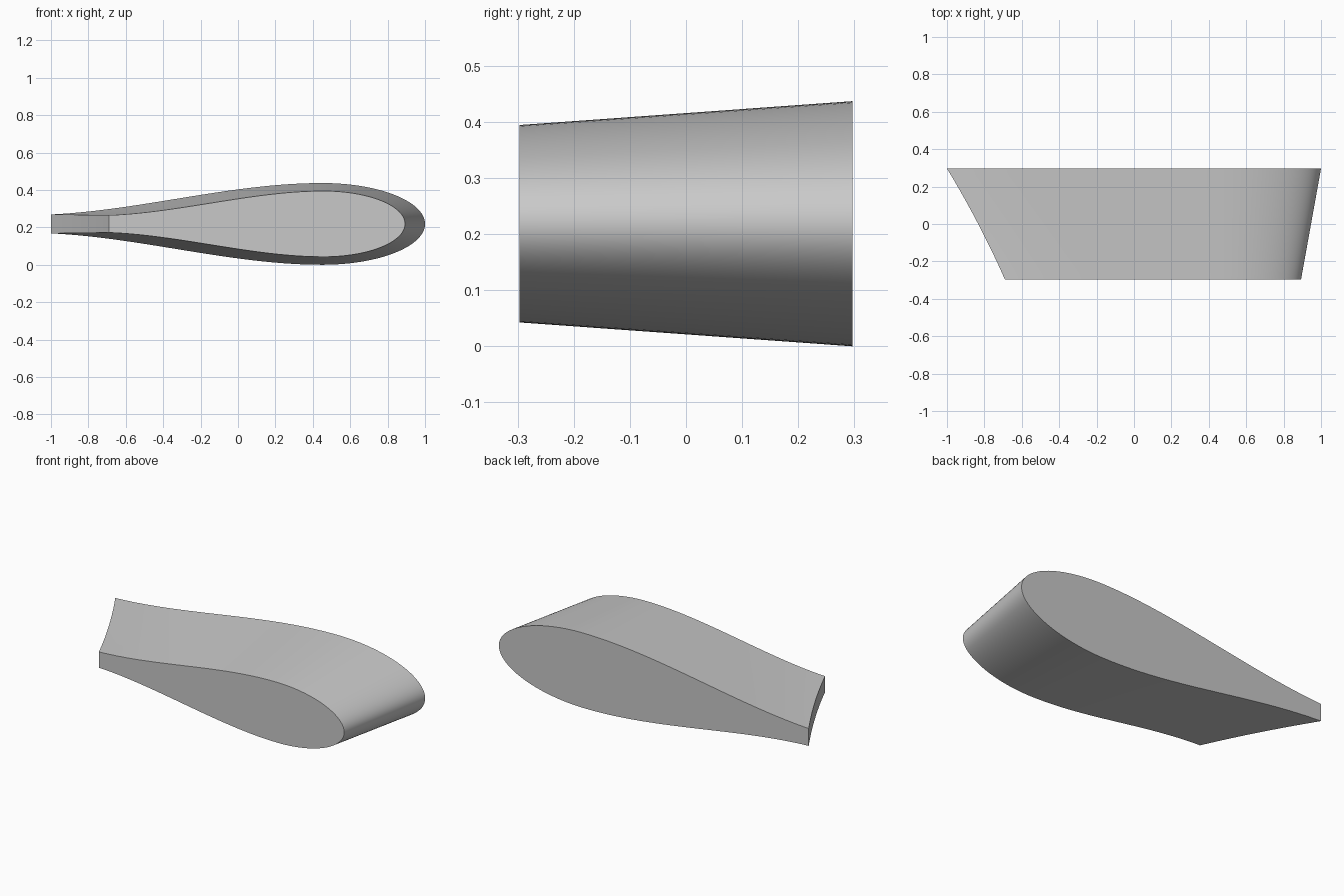
import bpy, bmesh
from math import cos, sin, sqrt, pi

cube = bpy.data.objects.get("Cube")
if cube:
    bpy.data.objects.remove(cube, do_unlink=True)

# Wing proportions
HALF_SPAN = 0.297
HALF_THICK = 0.2185
CREST = 0.45          # chord position of the thickest point
SECTIONS = 16
STEPS = 28


def half_outline():
    """Upper half from tail to nose as (chord position, half thickness, aft factor)."""
    points = []
    for i in range(STEPS):
        s = 1 - i / STEPS
        points.append((CREST - (1 + CREST) * s,
                       HALF_THICK - 0.436 * s**2 + 0.268 * s**3, s))
    for i in range(STEPS + 1):
        a = pi / 2 * (1 - i / STEPS)
        points.append((CREST + (1 - CREST) * cos(a), HALF_THICK * sin(a), 0))
    return points


def section(t):
    """Closed outline at span fraction t, from back (0) to front (1)."""
    y = HALF_SPAN * (1 - 2 * t)
    tail, nose = -1 + 0.31 * t, 1 - 0.107 * t
    upper, lower = [], []
    for c, h, s in half_outline():
        u = (c + 1) / 2
        x = tail + (nose - tail) * u
        x += 0.012 * 4 * t * (1 - t) * (1 - u)**4   # slightly hollow tail edge
        dz = h * (1 - t * (0.195 - 0.11 * s**4))
        upper.append((x, y, HALF_THICK + dz))
        lower.append((x, y, HALF_THICK - dz))
    return upper + lower[-2::-1]


# Tapered wing body lofted through the sections
bm = bmesh.new()
rings = [[bm.verts.new(p) for p in section(i / SECTIONS)] for i in range(SECTIONS + 1)]
count = len(rings[0])
for a, b in zip(rings, rings[1:]):
    for i in range(count):
        j = (i + 1) % count
        bm.faces.new((a[i], a[j], b[j], b[i]))

# Flat end caps
bm.faces.new(rings[0])
bm.faces.new(rings[-1])
bmesh.ops.recalc_face_normals(bm, faces=bm.faces[:])

mesh = bpy.data.meshes.new("wing_section")
bm.to_mesh(mesh)
bm.free()
wing = bpy.data.objects.new("wing_section", mesh)
bpy.context.collection.objects.link(wing)

# Single grey finish
grey = bpy.data.materials.new("light_grey")
grey.use_nodes = True
colour = (0.58, 0.58, 0.58, 1)
grey.diffuse_color = colour
grey.node_tree.nodes["Principled BSDF"].inputs["Base Color"].default_value = colour
mesh.materials.append(grey)

# Smooth skin with crisp cap and tail edges
bpy.ops.object.select_all(action="DESELECT")
wing.select_set(True)
bpy.context.view_layer.objects.active = wing
bpy.ops.object.shade_smooth_by_angle(angle=pi / 6)
